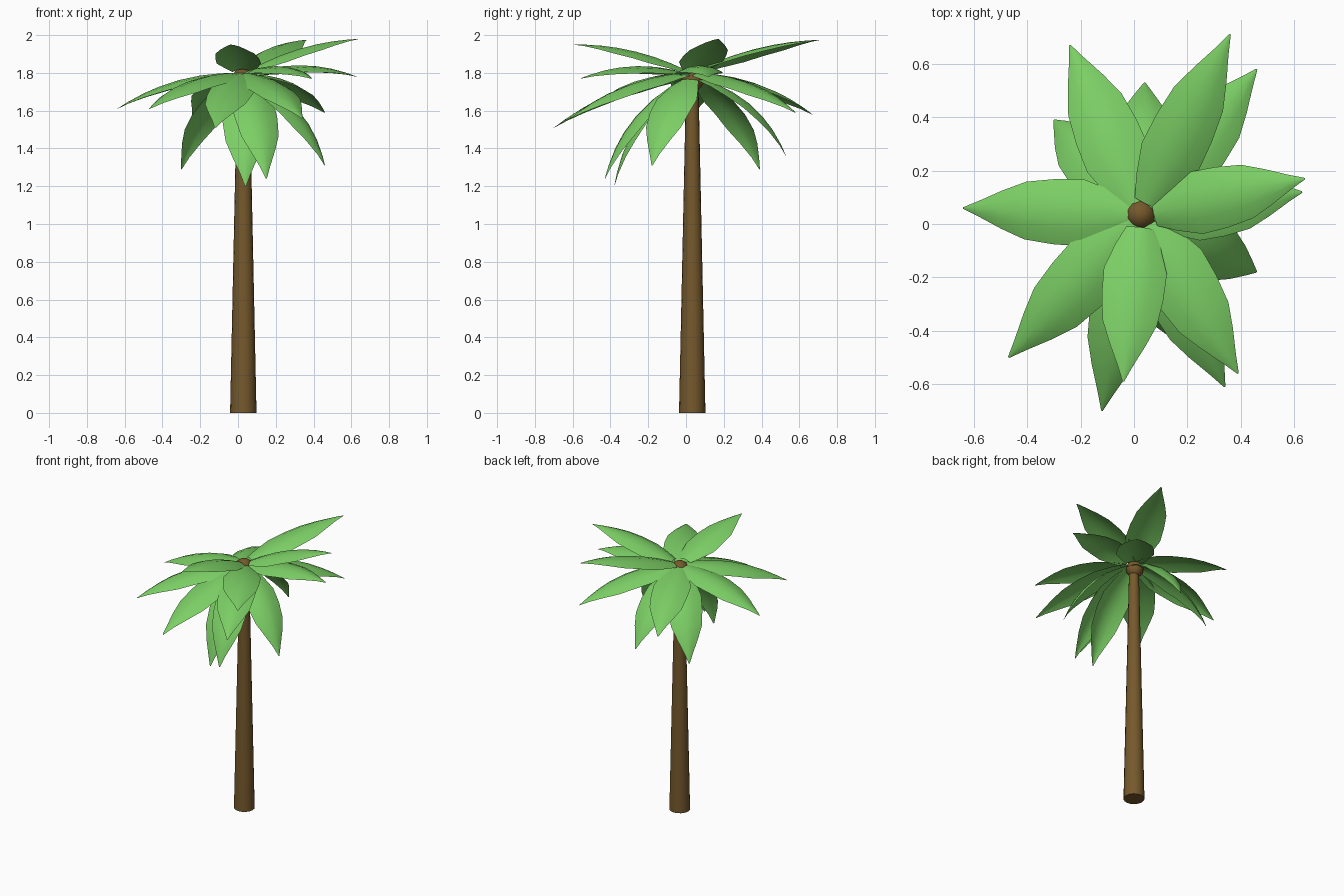
import bpy, bmesh, math
from mathutils import Vector

if "Cube" in bpy.data.objects:
    bpy.data.objects.remove(bpy.data.objects["Cube"])


def material(name, color):
    m = bpy.data.materials.new(name)
    m.diffuse_color = (*color, 1)
    m.use_nodes = True
    m.node_tree.nodes["Principled BSDF"].inputs["Base Color"].default_value = m.diffuse_color
    return m


BARK = material("bark", (0.18, 0.10, 0.025))
GREEN = material("leaf_green", (0.20, 0.62, 0.13))
CENTRE = Vector((0.028, 0.033, 0))


def finish(ob, mat, angle):
    ob.data.materials.append(mat)
    bpy.ops.object.select_all(action='DESELECT')
    ob.select_set(True)
    bpy.context.view_layer.objects.active = ob
    bpy.ops.object.shade_smooth_by_angle(angle=math.radians(angle))


# Tapered trunk
bpy.ops.mesh.primitive_cone_add(vertices=16, radius1=0.07, radius2=0.032, depth=1.79,
                                location=CENTRE + Vector((0, 0, 0.895)))
trunk = bpy.context.object
trunk.name = "trunk"
finish(trunk, BARK, 50)

# Round knob where the fronds meet
bpy.ops.mesh.primitive_uv_sphere_add(segments=10, ring_count=8, radius=0.06,
                                     location=(0.024, 0.037, 1.765))
knob = bpy.context.object
knob.name = "crown_knob"
finish(knob, BARK, 60)

# Frond outline: (distance along the midrib, half width)
OUTLINE = [(0, 0.055), (0.12, 0.09), (0.28, 0.125), (0.45, 0.122),
           (0.62, 0.108), (0.76, 0.072), (0.9, 0.03), (1, 0.003)]


def frond(name, tip, base_z, bow, width):
    """Arched leaf blade from the crown to the tip, folded down along its edges."""
    tip = Vector(tip)
    out = Vector((tip.x - CENTRE.x, tip.y - CENTRE.y, 0)).normalized()
    side = Vector((-out.y, out.x, 0))
    base = CENTRE + out * 0.045 + Vector((0, 0, base_z))
    normal = (tip - base).normalized().cross(side)
    bm = bmesh.new()
    rows = []
    for t, w in OUTLINE:
        w *= width
        mid = base.lerp(tip, t) + normal * bow * 4 * t * (1 - t)
        rows.append([bm.verts.new(mid + side * w * s - normal * 0.3 * w * s * s)
                     for s in (-1, -0.5, 0, 0.5, 1)])
    for a, b in zip(rows, rows[1:]):
        for i in range(4):
            bm.faces.new((a[i], b[i], b[i + 1], a[i + 1]))
    me = bpy.data.meshes.new(name)
    bm.to_mesh(me)
    bm.free()
    ob = bpy.data.objects.new(name, me)
    bpy.context.collection.objects.link(ob)
    finish(ob, GREEN, 60)


# Three tiers of fronds: base height, arch, width, tips
TIERS = {
    "upper_frond": (1.82, 0.035, 0.95,
                    [(-0.04, -0.59, 1.95), (0.64, 0.17, 1.98), (0.36, 0.71, 1.975)]),
    "middle_frond": (1.80, 0.05, 1.0,
                     [(-0.64, 0.06, 1.61), (0.63, 0.12, 1.78), (0.39, -0.56, 1.77),
                      (-0.47, -0.50, 1.61), (-0.24, 0.67, 1.58), (0.46, 0.58, 1.59),
                      (-0.12, -0.70, 1.51), (0.34, -0.61, 1.56)]),
    "lower_frond": (1.77, 0.075, 0.95,
                    [(-0.30, 0.39, 1.29), (0.04, 0.53, 1.36), (0.46, -0.18, 1.31),
                     (0.15, -0.43, 1.24), (0.04, -0.38, 1.20)]),
}
for tier, (base_z, bow, width, tips) in TIERS.items():
    for i, tip in enumerate(tips, 1):
        frond(f"{tier}_{i}", tip, base_z, bow, width)
